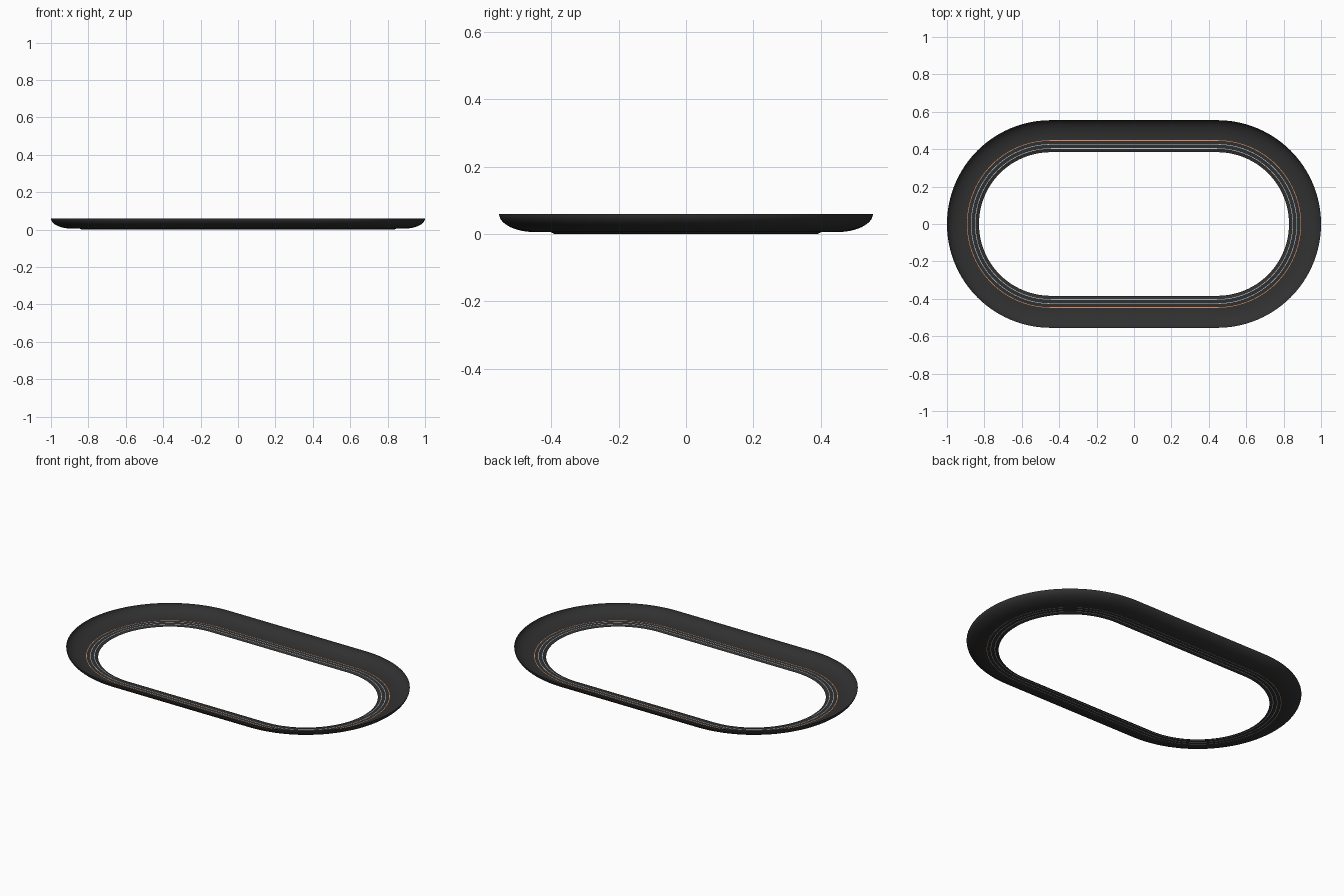
import bpy, math

if "Cube" in bpy.data.objects:
    bpy.data.objects.remove(bpy.data.objects["Cube"])

HALF = 0.445      # half length of the straights
SEG = 48          # segments per end turn


def loop(r, z):
    """Stadium-shaped loop of radius r at height z."""
    pts = []
    for side in (0, 1):
        cx = HALF if side == 0 else -HALF
        start = -math.pi / 2 + side * math.pi
        for i in range(SEG + 1):
            a = start + math.pi * i / SEG
            pts.append((cx + r * math.cos(a), r * math.sin(a), z))
    return pts


def band(name, profile, colour):
    """Sweep an open (radius, height) profile, inner to outer, round the stadium."""
    n = 2 * (SEG + 1)
    verts = [p for r, z in profile for p in loop(r, z)]
    faces = []
    for k in range(len(profile) - 1):
        for i in range(n):
            j = (i + 1) % n
            faces.append((k * n + i, (k + 1) * n + i, (k + 1) * n + j, k * n + j))
    me = bpy.data.meshes.new(name)
    me.from_pydata(verts, [], faces)
    me.update()
    ob = bpy.data.objects.new(name, me)
    bpy.context.collection.objects.link(ob)
    mat = bpy.data.materials.new(name)
    mat.diffuse_color = (*colour, 1)
    mat.use_nodes = True
    mat.node_tree.nodes["Principled BSDF"].inputs["Base Color"].default_value = mat.diffuse_color
    me.materials.append(mat)
    bpy.context.view_layer.objects.active = ob
    ob.select_set(True)
    bpy.ops.object.shade_smooth_by_angle(angle=math.radians(35))
    ob.select_set(False)


DARK = (0.03, 0.03, 0.03)
FLAT = 0.006

# Inner lip dropping to the ground
band("inner_lip", [(0.384, 0.0), (0.390, 0.0), (0.402, FLAT)], DARK)

# Flat lanes between the painted lines
edges = [0.402, 0.405, 0.424, 0.427, 0.445, 0.448]
colours = [(0.7, 0.7, 0.7), (0.45, 0.6, 0.7), (0.8, 0.3, 0.12)]
for i in range(5):
    prof = [(edges[i], FLAT), (edges[i + 1], FLAT)]
    if i % 2 == 0:
        band(f"painted_line_{i // 2 + 1}", prof, colours[i // 2])
    else:
        band(f"flat_lane_{i // 2 + 1}", prof, DARK)

# Banked surface: quarter ellipse rising to the outer rim
N = 20
bank = []
for i in range(N + 1):
    a = math.pi / 2 * i / N
    bank.append((0.448 + 0.107 * math.sin(a), 0.06 - (0.06 - FLAT) * math.cos(a)))
band("banked_track", bank, DARK)
